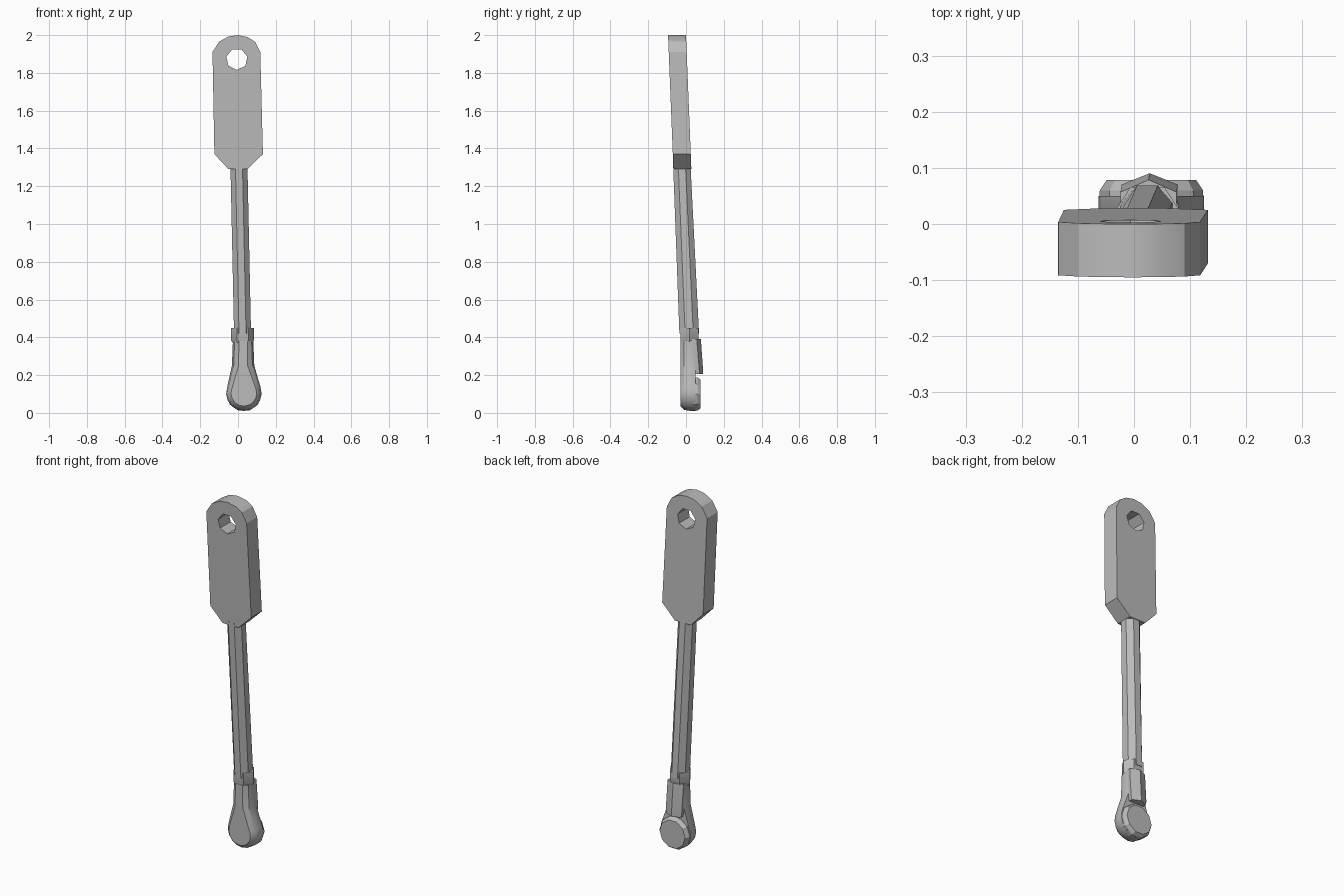
import bpy, bmesh
from math import sin, cos, pi, radians

cube = bpy.data.objects.get("Cube")
if cube:
    bpy.data.objects.remove(cube, do_unlink=True)

grey = bpy.data.materials.new("plain_grey")
grey.use_nodes = True
grey.diffuse_color = (0.5, 0.5, 0.5, 1)
grey.node_tree.nodes["Principled BSDF"].inputs["Base Color"].default_value = (0.5, 0.5, 0.5, 1)


def finish(bm, name, smooth=25):
    """Turn a bmesh into a named, shaded object."""
    bmesh.ops.recalc_face_normals(bm, faces=bm.faces[:])
    mesh = bpy.data.meshes.new(name)
    bm.to_mesh(mesh)
    bm.free()
    mesh.materials.append(grey)
    obj = bpy.data.objects.new(name, mesh)
    bpy.context.collection.objects.link(obj)
    bpy.ops.object.select_all(action='DESELECT')
    obj.select_set(True)
    bpy.context.view_layer.objects.active = obj
    bpy.ops.object.shade_smooth_by_angle(angle=radians(smooth))
    return obj


def loft(name, rings, smooth=25):
    """Skin a stack of equal-length point rings and cap both ends."""
    bm = bmesh.new()
    loops = [[bm.verts.new(p) for p in ring] for ring in rings]
    n = len(loops[0])
    for a, b in zip(loops, loops[1:]):
        for i in range(n):
            j = (i + 1) % n
            bm.faces.new((a[i], a[j], b[j], b[i]))
    bm.faces.new(loops[0])
    bm.faces.new(loops[-1])
    return finish(bm, name, smooth)


def ring(x, y, z, rx, ry, n, turn=0.5):
    """Horizontal polygon ring, scaled so flats reach rx and ry."""
    k = 1 / cos(pi / n) if turn else 1
    return [(x + rx * k * cos(2 * pi * (i + turn) / n),
             y + ry * k * sin(2 * pi * (i + turn) / n), z) for i in range(n)]


# Blade: rounded plate with a polygonal eye, leaning forward
outline = [(-0.05, 1.29), (-0.125, 1.37), (-0.135, 1.91), (-0.1, 1.965), (-0.05, 1.993),
           (0, 2), (0.05, 1.99), (0.09, 1.965), (0.118, 1.91), (0.132, 1.37), (0.05, 1.29)]
eye = [(-0.006 + 0.057 * sin(2 * pi * i / 7 + pi), 1.873 + 0.057 * cos(2 * pi * i / 7 + pi))
       for i in range(7)]
bm = bmesh.new()
for loop in (outline, eye):
    vs = [bm.verts.new((x, -0.095 + 0.04 * (2 - z), z)) for x, z in loop]
    for a, b in zip(vs, vs[1:] + vs[:1]):
        bm.edges.new((a, b))
bmesh.ops.triangle_fill(bm, use_beauty=True, use_dissolve=False, edges=bm.edges[:])
back = bmesh.ops.extrude_face_region(bm, geom=bm.faces[:])
bmesh.ops.translate(bm, vec=(0, 0.095, 0),
                    verts=[g for g in back["geom"] if isinstance(g, bmesh.types.BMVert)])
finish(bm, "blade")

# Shaft: eight-sided leaning rod
loft("shaft", [ring(0.024, 0.017, 0.42, 0.045, 0.052, 8),
               ring(0.005, -0.022, 1.31, 0.045, 0.046, 8)])

# Collar: chamfered hexagonal nut
loft("collar", [ring(0.024, 0.018, 0.37, 0.052, 0.05, 6, 0),
                ring(0.024, 0.018, 0.385, 0.061, 0.055, 6, 0),
                ring(0.024, 0.018, 0.45, 0.061, 0.055, 6, 0)])

# Neck wedge: tapered rear spur ending just above the disc
loft("neck_spur", [ring(0.028, 0.05, 0.205, 0.045, 0.035, 6),
                   ring(0.028, 0.05, 0.225, 0.05, 0.035, 6),
                   ring(0.026, 0.035, 0.39, 0.05, 0.038, 6)])


# Socket: teardrop lofted from front to back
def teardrop(y, radius, neck, top, low=0):
    arc = [radians(a) for a in range(-200, 21, 22)]
    pts = [(0.031 + radius * cos(a), y, 0.104 + low + radius * sin(a)) for a in arc]
    x = 0.027
    return pts + [(x + neck * 1.1, y, 0.25), (x + neck, y, top),
                  (x - neck, y, top), (x - neck * 1.1, y, 0.25)]


loft("socket", [teardrop(-0.03, 0.068, 0.022, 0.38),
                teardrop(-0.01, 0.088, 0.045, 0.38),
                teardrop(0.025, 0.094, 0.054, 0.38),
                teardrop(0.05, 0.094, 0.046, 0.38)], 35)

# Rear disc: flat ten-sided boss behind the socket
disc = [[(0.031 + r * cos(2 * pi * i / 10), y, 0.1 + r * sin(2 * pi * i / 10))
         for i in range(10)] for y, r in ((0.04, 0.093), (0.06, 0.092), (0.078, 0.08))]
loft("rear_disc", disc)
